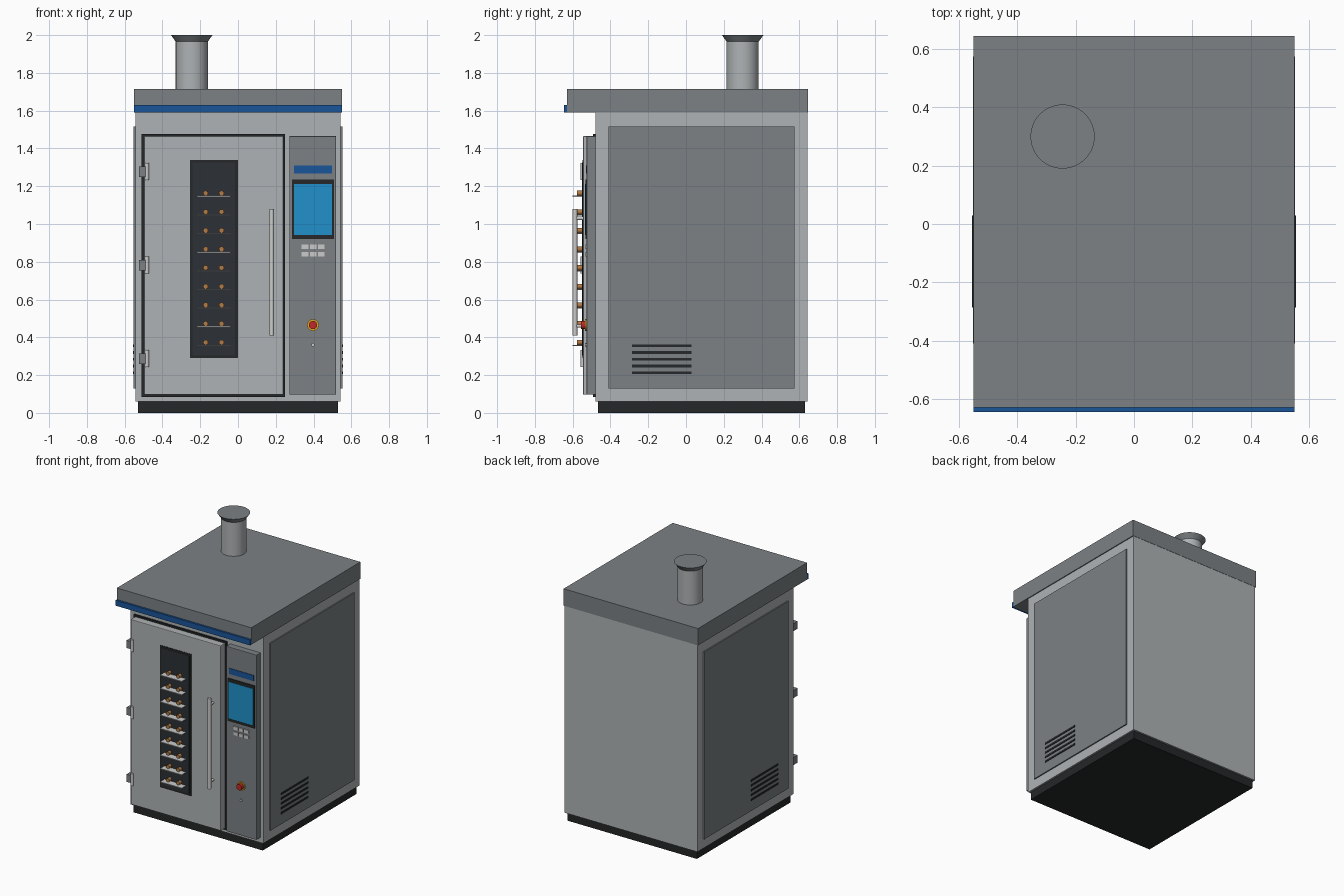
import bpy, math

if "Cube" in bpy.data.objects:
    bpy.data.objects.remove(bpy.data.objects["Cube"])

def material(name, rgb):
    m = bpy.data.materials.new(name)
    m.diffuse_color = (*rgb, 1)
    m.use_nodes = True
    m.node_tree.nodes["Principled BSDF"].inputs["Base Color"].default_value = m.diffuse_color
    return m

STEEL = material("steel", (0.43, 0.45, 0.46))
GREY = material("dark_steel", (0.20, 0.22, 0.23))
BRIGHT = material("bright_metal", (0.65, 0.66, 0.67))
BLACK = material("black", (0.018, 0.02, 0.021))
GLASS = material("dark_glass", (0.025, 0.03, 0.035))
BLUE = material("blue", (0.01, 0.09, 0.32))
SCREEN = material("screen_blue", (0.015, 0.28, 0.6))
BREAD = material("bread", (0.45, 0.2, 0.06))
RED = material("red", (0.55, 0.02, 0.02))
YELLOW = material("yellow", (0.7, 0.4, 0.02))


def box(name, x, y, z, mat, bevel=0):
    """Box from (min, max) ranges on each axis."""
    bpy.ops.mesh.primitive_cube_add(size=1, location=[sum(r) / 2 for r in (x, y, z)])
    o = bpy.context.object
    o.name = name
    o.scale = [r[1] - r[0] for r in (x, y, z)]
    bpy.ops.object.transform_apply(location=False, rotation=False, scale=True)
    o.data.materials.append(mat)
    if bevel:
        b = o.modifiers.new("bevel", 'BEVEL')
        b.width, b.segments = bevel, 2
    return o


def rod(name, centre, length, r1, mat, axis='Z', r2=None, sides=32):
    """Cylinder or cone frustum along Z, or along Y with r1 at the front."""
    rot = (-math.pi / 2, 0, 0) if axis == 'Y' else (0, 0, 0)
    bpy.ops.mesh.primitive_cone_add(vertices=sides, radius1=r1, radius2=r1 if r2 is None else r2,
                                    depth=length, location=centre, rotation=rot)
    o = bpy.context.object
    o.name = name
    o.data.materials.append(mat)
    bpy.ops.object.shade_smooth_by_angle(angle=math.radians(35))
    return o


# Cabinet
box("plinth", (-0.53, 0.53), (-0.467, 0.63), (0, 0.06), BLACK)
box("cabinet", (-0.543, 0.543), (-0.48, 0.643), (0.06, 1.59), STEEL)
box("hood", (-0.55, 0.55), (-0.63, 0.645), (1.59, 1.715), GREY)
box("hood_trim", (-0.55, 0.55), (-0.645, -0.63), (1.59, 1.63), BLUE)

# Chimney
rod("chimney_pipe", (-0.245, 0.3, 1.84), 0.26, 0.085, STEEL, sides=48)
rod("chimney_flare", (-0.245, 0.3, 1.983), 0.035, 0.085, GREY, r2=0.11, sides=48)

# Side panels with vent slots
for side, s in (("left", -1), ("right", 1)):
    box(f"{side}_side_panel", sorted((s * 0.54, s * 0.552)), (-0.41, 0.575), (0.13, 1.515), GREY)
    for i in range(5):
        z = 0.213 + i * 0.0355
        box(f"{side}_vent_slot_{i + 1}", sorted((s * 0.545, s * 0.556)), (-0.287, 0.03),
            (z - 0.007, z + 0.007), BLACK)

# Door
box("door_gasket", (-0.51, 0.25), (-0.493, -0.475), (0.085, 1.477), BLACK)
box("door", (-0.497, 0.24), (-0.545, -0.49), (0.097, 1.465), STEEL, 0.004)
box("window_frame", (-0.255, 0), (-0.548, -0.52), (0.29, 1.34), BLACK)
box("window_glass", (-0.24, -0.015), (-0.55, -0.53), (0.305, 1.325), GLASS)

# Baking trays and buns
for i in range(9):
    z = 0.357 + i * 0.0987
    box(f"tray_{i + 1}", (-0.217, -0.04), (-0.6, -0.545), (z - 0.003, z + 0.003), BRIGHT)
    for j, x in enumerate((-0.171, -0.087)):
        rod(f"bun_{i + 1}_{j + 1}", (x, -0.56, z + 0.0165), 0.034, 0.0135, BREAD, 'Y', sides=16)

# Door handle
rod("handle_bar", (0.178, -0.588, 0.745), 0.67, 0.0125, BRIGHT, sides=24)
for i, z in enumerate((0.46, 1.03)):
    rod(f"handle_mount_{i + 1}", (0.178, -0.563, z), 0.045, 0.009, BRIGHT, 'Y', sides=16)

# Hinges
for i, z in enumerate((0.287, 0.782, 1.277)):
    box(f"hinge_plate_{i + 1}", (-0.525, -0.485), (-0.553, -0.5), (z - 0.028, z + 0.028), GREY)
    rod(f"hinge_pin_{i + 1}", (-0.482, -0.547, z), 0.09, 0.011, BRIGHT, sides=16)

# Control panel
box("control_panel", (0.272, 0.52), (-0.526, -0.475), (0.097, 1.465), GREY, 0.003)
box("control_stripe", (0.297, 0.498), (-0.53, -0.52), (1.268, 1.31), BLUE)
box("screen_bezel", (0.287, 0.507), (-0.533, -0.52), (0.92, 1.235), BLACK)
box("screen", (0.297, 0.498), (-0.535, -0.525), (0.942, 1.212), SCREEN)
for r, z in enumerate((0.84, 0.88)):
    for c in range(3):
        x = 0.355 + c * 0.0425
        box(f"button_{r + 1}_{c + 1}", (x - 0.0175, x + 0.0175), (-0.533, -0.52),
            (z - 0.0125, z + 0.0125), BRIGHT)

# Emergency stop and key switch
rod("stop_collar", (0.397, -0.528, 0.465), 0.012, 0.031, YELLOW, 'Y')
rod("stop_button", (0.397, -0.54, 0.465), 0.03, 0.022, RED, 'Y')
rod("key_switch", (0.397, -0.528, 0.36), 0.012, 0.009, BRIGHT, 'Y', sides=16)
